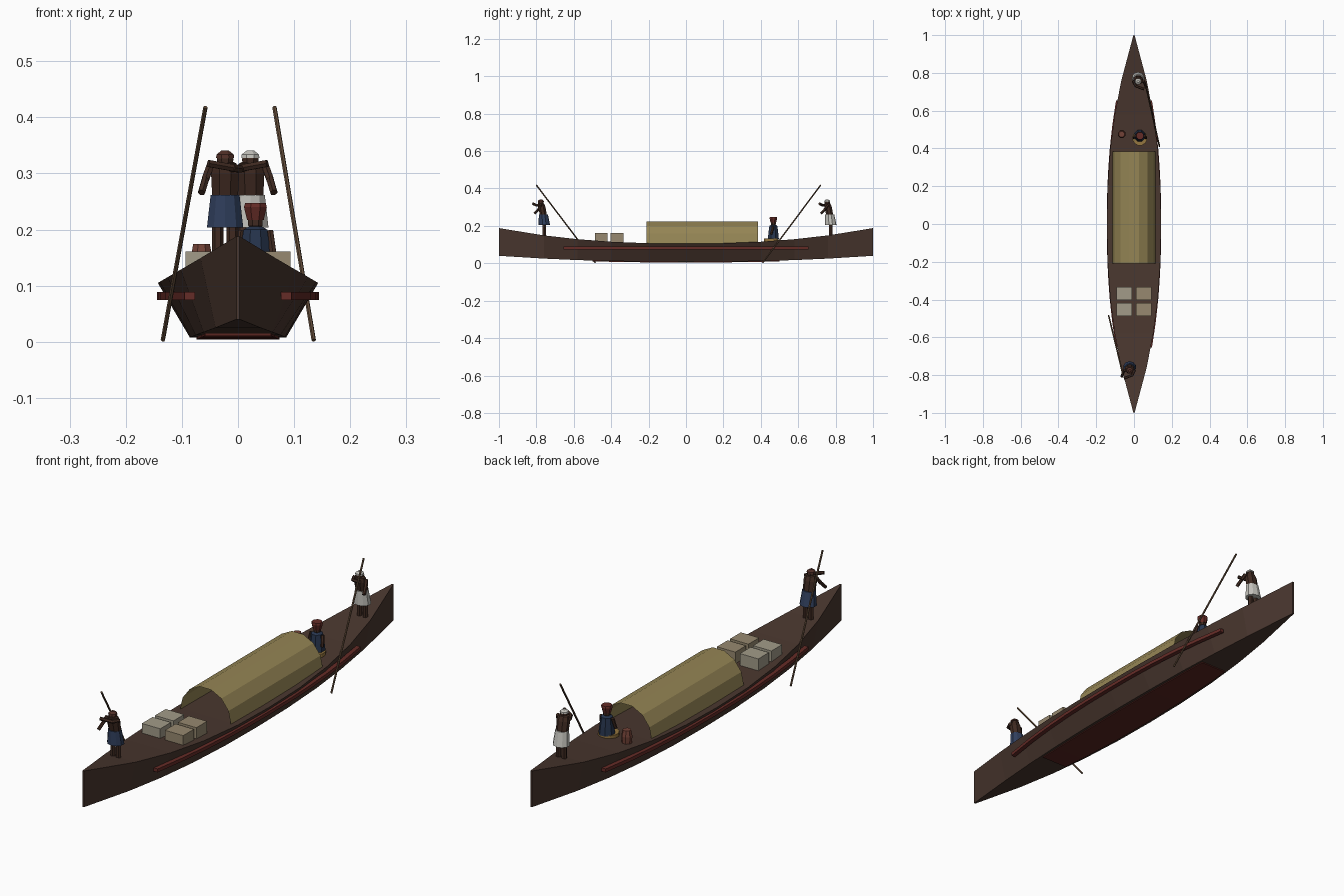
import bpy, bmesh, math
from mathutils import Vector

if "Cube" in bpy.data.objects:
    bpy.data.objects.remove(bpy.data.objects["Cube"])

def mat(name, c):
    m = bpy.data.materials.new(name)
    m.diffuse_color = (*c, 1)
    m.use_nodes = True
    m.node_tree.nodes["Principled BSDF"].inputs["Base Color"].default_value = m.diffuse_color
    return m

WOOD = mat("dark_wood", (.068, .038, .028))
RED = mat("red_paint", (.13, .025, .02))
BOTTOM = mat("bottom_paint", (.10, .018, .014))
STRAW = mat("straw_matting", (.30, .235, .09))
CRATE_A = mat("grey_crate", (.36, .33, .25))
CRATE_B = mat("tan_crate", (.31, .25, .16))
SKIN = mat("skin", (.05, .023, .015))
BLUE = mat("blue_cloth", (.03, .05, .11))
NAVY = mat("navy_cloth", (.02, .035, .075))
WHITE = mat("white_cloth", (.55, .54, .5))
DARKCAP = mat("brown_cloth", (.08, .028, .02))
CLAY = mat("clay", (.17, .055, .038))
POLE = mat("pole_wood", (.12, .07, .04))
MAT = mat("woven_mat", (.3, .18, .05))

def finish(name, bm, m):
    bmesh.ops.recalc_face_normals(bm, faces=bm.faces)
    me = bpy.data.meshes.new(name)
    bm.to_mesh(me)
    bm.free()
    ob = bpy.data.objects.new(name, me)
    me.materials.append(m)
    bpy.context.collection.objects.link(ob)
    return ob

def loft(name, rings, m, closed=True):
    """Skin a list of equal rings; open profiles make a plain sheet."""
    bm = bmesh.new()
    vs = [[bm.verts.new(p) for p in r] for r in rings]
    n = len(vs[0])
    for a, b in zip(vs, vs[1:]):
        for i in range(n if closed else n - 1):
            j = (i + 1) % n
            bm.faces.new((a[i], a[j], b[j], b[i]))
    if closed:
        bm.faces.new(vs[0])
        bm.faces.new(vs[-1])
    return finish(name, bm, m)

def turned(name, x, y, profile, m, n=8, lean=0, sy=1):
    """Stacked rings from (z, radius) pairs; lean shifts y per unit of height."""
    z0 = profile[0][0]
    rings = [[(x + r * math.cos(2 * math.pi * (i + .5) / n),
               y + sy * r * math.sin(2 * math.pi * (i + .5) / n) + lean * (z - z0), z)
              for i in range(n)] for z, r in profile]
    return loft(name, rings, m)

def rod(name, a, b, r, m, n=6):
    a, b = Vector(a), Vector(b)
    q = (b - a).to_track_quat('Z', 'Y')
    rings = [[p + q @ Vector((r * math.cos(2 * math.pi * i / n), r * math.sin(2 * math.pi * i / n), 0))
              for i in range(n)] for p in (a, b)]
    return loft(name, rings, m)

def box(name, c, s, m):
    x, y, z = (v / 2 for v in s)
    rings = [[(c[0] + i * x, c[1] + j * y, c[2] + k * z)
              for i, j in ((-1, -1), (1, -1), (1, 1), (-1, 1))] for k in (-1, 1)]
    return loft(name, rings, m)

# hull: flared section tapering to both ends with a rising sheer
def taper(y):
    return abs(y) ** 2.3

def deck_z(y):
    return .105 + .083 * taper(y)

def section(y):
    t = taper(y)
    w, b = max(.143 * (1 - t), .003), max(.086 * (1 - t), .003)
    zb = .008 + .032 * t
    return [(-w, y, deck_z(y)), (-b, y, zb), (b, y, zb), (w, y, deck_z(y))]

STATIONS = (-1, -.76, -.58, -.4, -.2, 0, .2, .4, .58, .76, 1)
loft("hull", [section(y) for y in STATIONS], WOOD)

# painted bottom plate, a little narrower than the bottom
plate = []
for y in (-.5, -.4, -.2, 0, .2, .4, .5):
    t = taper(y)
    b, z = .074 * (1 - t), .004 + .032 * t
    plate.append([(-b, y, z + .008), (-b, y, z), (b, y, z), (b, y, z + .008)])
loft("bottom_plate", plate, BOTTOM)

# rubbing rails on both sides
for side, label in ((-1, "left"), (1, "right")):
    rings = []
    for i in range(11):
        y = -.655 + .131 * i
        x = .136 - .049 * (abs(y) / .655) ** 2.3
        rings.append([(side * (x + dx), y, .082 + dz)
                      for dx, dz in ((-.01, -.007), (.008, -.007), (.008, .007), (-.01, .007))])
    loft(label + "_rail", rings, RED)

# open-ended matting canopy
arch = [math.pi * i / 7 for i in range(8)]
loft("canopy", [[(.115 * math.cos(a), y, .105 + .122 * math.sin(a)) for a in arch]
                for y in (-.21, .385)], STRAW, closed=False)

# cargo crates
for x in (-.052, .052):
    for y in (-.368, -.453):
        box("crate", (x, y, .135), (.083, .069, .052), CRATE_A if x < 0 else CRATE_B)

# pole man: side mirrors the figure in x
def pole_man(tag, x, y, side, cloth, cap):
    f = deck_z(y) - .005
    for dx in (-.013, .013):
        rod(tag + "_leg", (x + dx, y, f), (x + dx, y, .215), .0105, SKIN)
    turned(tag + "_skirt", x, y, [(.204, .034), (.262, .027)], cloth, 10, -.1, .9)
    turned(tag + "_torso", x, y - .006, [(.26, .025), (.3, .027), (.318, .022), (.323, .01)],
           SKIN, 8, -.2, .8)
    turned(tag + "_head", x, y - .019, [(.308, .009), (.316, .015), (.326, .016), (.335, .012), (.34, .005)],
           SKIN, 8)
    turned(tag + "_cap", x, y - .019, [(.328, .0175), (.334, .0165), (.341, .007)], cap, 8)
    # arm on the pole side, bent down, and the other reaching across
    s1 = (x + side * .027, y - .016, .312)
    e1 = (x + side * .035, y - .03, .29)
    rod(tag + "_upper_arm", s1, e1, .0075, SKIN)
    rod(tag + "_forearm", e1, (x + side * .042, y - .052, .266), .007, SKIN)
    rod(tag + "_reaching_arm", (x - side * .027, y - .016, .308),
        (x - side * .012, y - .045, .31), .0075, SKIN)
    rod(tag + "_reaching_forearm", (x - side * .014, y - .043, .31),
        (x + side * .03, y - .06, .318), .007, SKIN)

pole_man("front_man", -.023, -.757, -1, BLUE, DARKCAP)
pole_man("rear_man", .022, .774, 1, WHITE, WHITE)
rod("front_pole", (-.134, -.485, .003), (-.058, -.8, .418), .004, POLE)
rod("rear_pole", (.135, .41, .003), (.065, .72, .418), .004, POLE)

# seated passenger on a round mat
px, py = .031, .467
turned("sitting_mat", px, py - .012, [(.112, .04), (.133, .04)], MAT, 12)
turned("passenger_robe", px, py, [(.13, .032), (.165, .028), (.2, .023), (.207, .01)], NAVY, 8)
turned("passenger_head", px, py, [(.2, .009), (.208, .014), (.222, .014)], SKIN, 8)
turned("passenger_hat", px, py, [(.217, .016), (.24, .022), (.247, .02)], RED, 8)
for s in (-1, 1):
    rod("passenger_arm", (px + s * .026, py, .198), (px + s * .032, py - .012, .155), .0065, SKIN)

# water jar
turned("water_jar", -.065, .475, [(.115, .019), (.15, .021), (.174, .016)], CLAY, 8)
